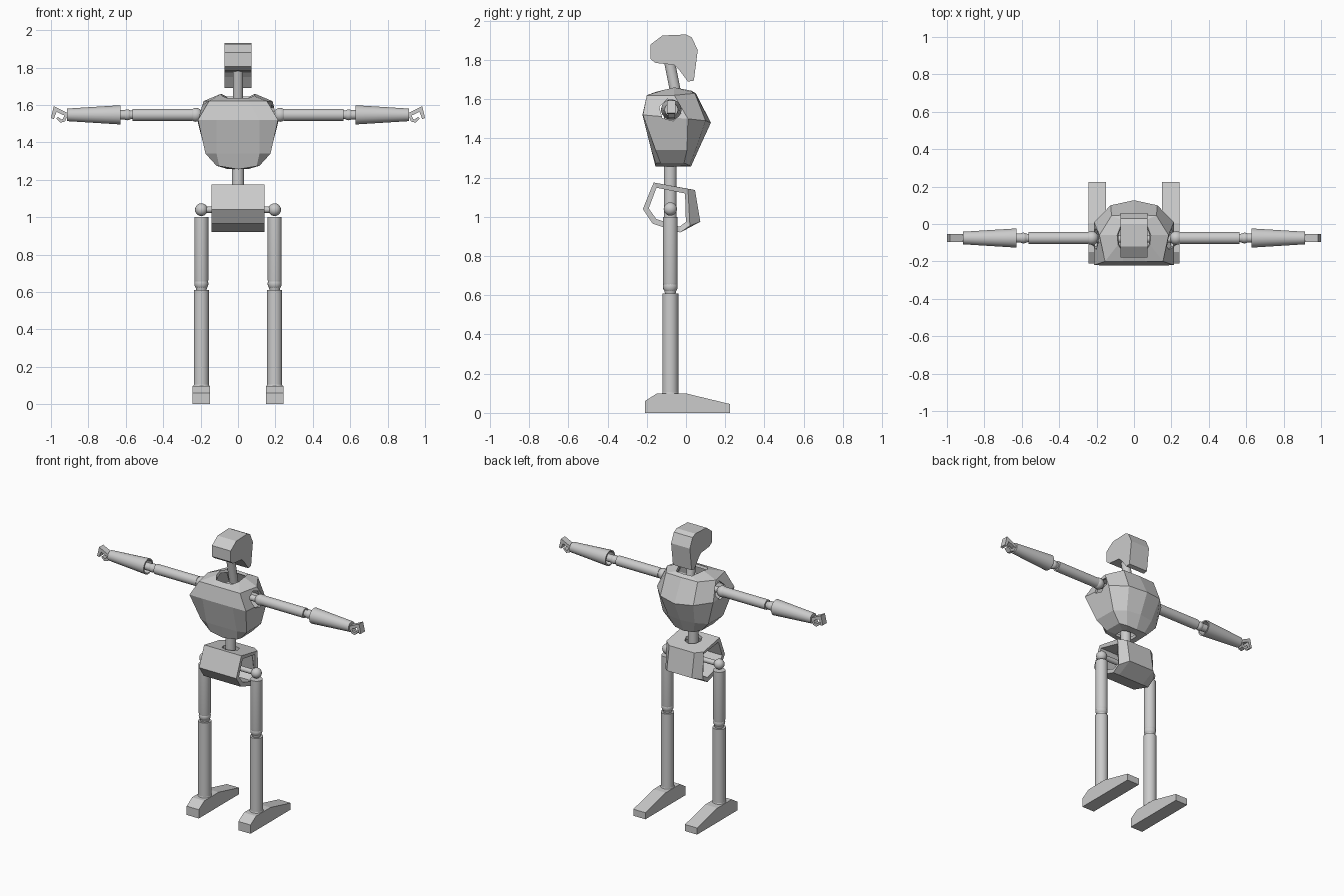
import bpy, bmesh, math
from mathutils import Vector

if "Cube" in bpy.data.objects:
    bpy.data.objects.remove(bpy.data.objects["Cube"])


def finish(name, bm, smooth=False):
    bmesh.ops.recalc_face_normals(bm, faces=bm.faces)
    me = bpy.data.meshes.new(name)
    bm.to_mesh(me)
    bm.free()
    ob = bpy.data.objects.new(name, me)
    bpy.context.collection.objects.link(ob)
    bpy.ops.object.select_all(action='DESELECT')
    ob.select_set(True)
    bpy.context.view_layer.objects.active = ob
    if smooth:
        bpy.ops.object.shade_smooth_by_angle(angle=math.radians(35))
    return ob


def loft(name, rings, closed=True, caps=True, smooth=False):
    """Skin a stack of equal-length closed rings."""
    bm = bmesh.new()
    vs = [[bm.verts.new(p) for p in r] for r in rings]
    n = len(rings[0])
    for a, b in zip(vs, vs[1:]):
        for i in range(n):
            j = (i + 1) % n
            bm.faces.new((a[i], a[j], b[j], b[i]))
    if caps:
        bm.faces.new(vs[0])
        bm.faces.new(vs[-1])
    return finish(name, bm, smooth)


def turned(name, base, direction, profile, sides=20, smooth=True):
    """Round part: profile of (distance, radius) along a direction."""
    base, d = Vector(base), Vector(direction).normalized()
    u = d.orthogonal().normalized()
    w = d.cross(u)
    angs = [2 * math.pi * i / sides for i in range(sides)]
    rings = [[base + d * t + (u * math.cos(a) + w * math.sin(a)) * r for a in angs]
             for t, r in profile]
    return loft(name, rings, smooth=smooth)


def ball(name, loc, r):
    bm = bmesh.new()
    bmesh.ops.create_uvsphere(bm, u_segments=16, v_segments=10, radius=r)
    bmesh.ops.translate(bm, verts=bm.verts, vec=loc)
    return finish(name, bm, True)


def prism_x(name, prof, x0, x1):
    return loft(name, [[(x, y, z) for y, z in prof] for x in (x0, x1)])


def prism_y(name, prof, y0, y1):
    return loft(name, [[(x, y, z) for x, z in prof] for y in (y0, y1)])


def solidify(ob, t):
    m = ob.modifiers.new("thickness", 'SOLIDIFY')
    m.thickness, m.offset = t, -1


def cut(ob, cutter):
    m = ob.modifiers.new("hole", 'BOOLEAN')
    m.operation, m.solver, m.object = 'DIFFERENCE', 'EXACT', cutter
    cutter.hide_render = True
    cutter.hide_set(True)


CY = -0.08

# head and neck
prism_x("head", [(-.18, 1.88), (-.12, 1.925), (0, 1.93), (.03, 1.915), (.06, 1.85),
                 (.04, 1.695), (.01, 1.69), (-.035, 1.75), (-.06, 1.775),
                 (-.155, 1.785), (-.18, 1.805)], -.071, .071)
turned("neck", (0, -.03, 1.52), (0, -.054, .27), [(0, .028), (.285, .028)])

# chest shell: half rings from front centre round to back centre
half = [
    [(0, -.155, 1.637), (.06, -.15, 1.638), (.085, -.11, 1.648), (.09, -.06, 1.66), (.06, .02, 1.645), (0, .025, 1.645)],
    [(0, -.2, 1.62), (.06, -.2, 1.62), (.155, -.2, 1.62), (.185, -.06, 1.62), (.12, .045, 1.63), (0, .05, 1.63)],
    [(0, -.222, 1.52), (.115, -.222, 1.52), (.214, -.22, 1.52), (.213, .01, 1.5), (.125, .10, 1.49), (0, .127, 1.48)],
    [(0, -.177, 1.34), (.115, -.177, 1.34), (.174, -.155, 1.34), (.172, .005, 1.34), (.1, .05, 1.345), (0, .065, 1.345)],
    [(0, -.155, 1.256), (.1, -.155, 1.273), (.115, -.13, 1.275), (.112, -.01, 1.275), (.07, .018, 1.262), (0, .025, 1.256)],
]
half.append([(x * .5, CY + (y - CY) * .5, 1.258) for x, y, z in half[-1]])
chest = loft("chest", [h + [(-x, y, z) for x, y, z in h[-2:0:-1]] for h in half], caps=False)
solidify(chest, .018)
for s in (1, -1):
    cut(chest, turned("shoulder_hole_cutter", (s * .12, CY, 1.545), (s, 0, 0),
                      [(0, .058), (.2, .058)], 6, False))

# spine
turned("spine", (0, CY, 1.0), (0, 0, 1), [(0, .033), (.6, .033)])

# pelvis shell: open-ended tube with its rear corners drawn in
mid = [(-.22, 1.04), (-.165, 1.175), (.046, 1.137), (.073, .975), (-.03, .92), (-.17, .965)]
end = [(-.22, 1.04), (-.165, 1.175), (.01, 1.143), (.02, .955), (-.03, .92), (-.17, .965)]
pelvis = loft("pelvis", [[(x, y, z) for y, z in p] for x, p in
                         ((-.141, end), (-.095, mid), (.095, mid), (.141, end))], caps=False)
solidify(pelvis, .03)
cut(pelvis, turned("spine_hole_cutter", (0, CY, 1.06), (0, 0, 1), [(0, .055), (.2, .055)], 8, False))

# cross shafts at hips and shoulders
turned("hip_shaft", (-.2, CY, 1.04), (1, 0, 0), [(0, .017), (.4, .017)])
turned("shoulder_shaft", (-.24, CY, 1.547), (1, 0, 0), [(0, .02), (.48, .02)])

finger = [(.91, 1.557), (.985, 1.593), (1.0, 1.53), (.985, 1.525), (.97, 1.563), (.91, 1.535)]
thumb = [(.91, 1.545), (.925, 1.512), (.948, 1.505), (.972, 1.528), (.962, 1.537),
         (.945, 1.522), (.936, 1.526), (.925, 1.55)]
foot = [(-.21, 0), (-.21, .06), (-.15, .098), (.005, .098), (.225, .045), (.225, 0)]

for s, side in ((1, "right"), (-1, "left")):
    # legs
    x = s * .196
    ball("hip_joint_" + side, (x, CY, 1.04), .034)
    turned("thigh_" + side, (x, CY, 0), (0, 0, 1),
           [(.655, .036), (.665, .038), (1.0, .038)])
    ball("knee_joint_" + side, (x, CY, .645), .038)
    turned("knee_pin_" + side, (x, CY, 0), (0, 0, 1), [(.59, .024), (.64, .034)])
    turned("shin_" + side, (x, CY, 0), (0, 0, 1), [(.105, .041), (.61, .041)])
    turned("ankle_" + side, (x, CY, 0), (0, 0, 1), [(.08, .043), (.1, .043), (.112, .036)])
    prism_x("foot_" + side, foot, x - .046, x + .046)

    # arms
    o = (0, CY + .005, 1.547)
    d = (s, 0, 0)
    ball("shoulder_joint_" + side, (s * .225, o[1], o[2]), .037)
    turned("upper_arm_" + side, o, d, [(.245, .033), (.565, .033)])
    ball("elbow_joint_" + side, (s * .592, o[1], o[2]), .029)
    turned("elbow_pin_" + side, o, d, [(.56, .022), (.59, .025), (.72, .025)])
    turned("forearm_" + side, o, d,
           [(.7, .04), (.628, .043), (.628, .052), (.913, .034)])
    prism_y("finger_" + side, [(s * a, b) for a, b in finger], o[1] - .022, o[1] + .022)
    prism_y("thumb_" + side, [(s * a, b) for a, b in thumb], o[1] - .018, o[1] + .018)
